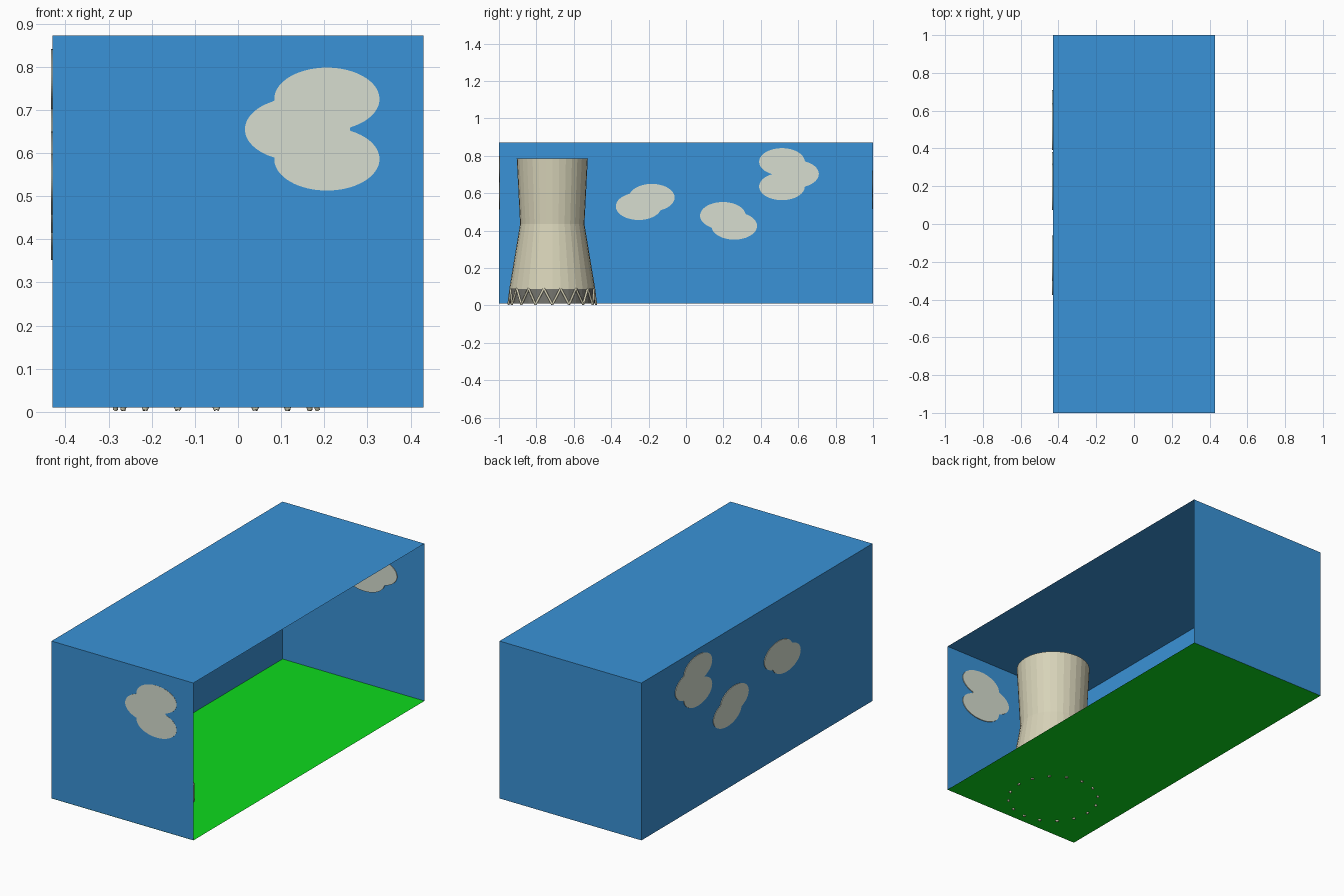
import bpy, bmesh, math
from mathutils import Vector

if "Cube" in bpy.data.objects:
    bpy.data.objects.remove(bpy.data.objects["Cube"])

W, Z0, Z1 = 0.43, 0.01, 0.872        # box half width, floor and ceiling heights
TX, TY = -0.05, -0.715               # tower centre


def material(name, rgb):
    m = bpy.data.materials.new(name)
    m.diffuse_color = (*rgb, 1)
    m.use_nodes = True
    m.node_tree.nodes["Principled BSDF"].inputs["Base Color"].default_value = m.diffuse_color
    return m


SKY = material("sky_blue", (0.042, 0.29, 0.68))
GRASS = material("grass_green", (0.004, 0.70, 0.012))
CLOUD = material("cloud_white", (0.68, 0.73, 0.63))
CONCRETE = material("concrete", (0.68, 0.65, 0.48))
SHADOW = material("dark_grey", (0.17, 0.17, 0.15))


def make(name, verts, faces, mat):
    me = bpy.data.meshes.new(name)
    me.from_pydata([tuple(v) for v in verts], [], faces)
    me.materials.append(mat)
    ob = bpy.data.objects.new(name, me)
    bpy.context.collection.objects.link(ob)
    return ob


def panel(name, origin, u, v, mat):
    o, u, v = Vector(origin), Vector(u), Vector(v)
    return make(name, [o, o + u, o + u + v, o + v], [(0, 1, 2, 3)], mat)


# Open-sided box: floor, ceiling, long back wall and two end walls
H = Z1 - Z0
panel("floor", (-W, -1, Z0), (2 * W, 0, 0), (0, 2, 0), GRASS)
panel("ceiling", (-W, -1, Z1), (2 * W, 0, 0), (0, 2, 0), SKY)
panel("back_wall", (-W, 1, Z0), (0, -2, 0), (0, 0, H), SKY)
panel("front_end_wall", (-W, -0.999, Z0), (2 * W, 0, 0), (0, 0, H), SKY)
panel("rear_end_wall", (W, 1, Z0), (-2 * W, 0, 0), (0, 0, H), SKY)


def cloud(name, lobes, place, a, b, rx=0.122, rz=0.073, n=128):
    """Thin plate outlined by the union of equal ellipses, spanning depth a to b."""
    cx = (min(l[0] for l in lobes) + max(l[0] for l in lobes)) / 2
    cz = (min(l[1] for l in lobes) + max(l[1] for l in lobes)) / 2
    if len(lobes) == 3:
        cx = lobes[0][0]
    outline = []
    for i in range(n):
        t = 2 * math.pi * i / n
        d = Vector((math.cos(t) , math.sin(t) * rz / rx))
        e = Vector((d.x / rx, d.y / rz))
        far = 0
        for lx, lz in lobes:
            p = Vector(((cx - lx) / rx, (cz - lz) / rz))
            k = p.dot(e) ** 2 - e.dot(e) * (p.dot(p) - 1)
            far = max(far, (-p.dot(e) + math.sqrt(max(k, 0))) / e.dot(e))
        outline.append((cx + d.x * far, cz + d.y * far))
    verts = [place(u, z, w) for w in (a, b) for u, z in outline]
    faces = [tuple(range(n)), tuple(reversed(range(n, 2 * n)))]
    faces += [(i, i + n, (i + 1) % n + n, (i + 1) % n) for i in range(n)]
    ob = make(name, verts, faces, CLOUD)
    bm = bmesh.new()
    bm.from_mesh(ob.data)
    bmesh.ops.recalc_face_normals(bm, faces=bm.faces)
    bm.to_mesh(ob.data)
    bm.free()


def on_end(u, z, w):
    return (u, w, z)


def on_back(u, z, w):
    return (w, u, z)


# Clouds: most show on both sides of their wall, the rear one only inside
cloud("front_cloud", [(0.206, 0.725), (0.206, 0.586), (0.138, 0.655)], on_end, -1, -0.995)
cloud("rear_cloud", [(0.07, 0.59), (0.145, 0.648)], on_end, 0.994, 0.998)
back_clouds = [
    [(-0.253, 0.53), (-0.183, 0.577)],
    [(0.197, 0.48), (0.258, 0.425)],
    [(0.513, 0.768), (0.513, 0.636), (0.588, 0.703)],
]
for i, lobes in enumerate(back_clouds):
    cloud(f"back_cloud_{i + 1}", lobes, on_back, -0.433, -0.427)


def ring_surface(name, profile, mat, n=32):
    """Faceted open surface of revolution about the tower axis."""
    verts = [(TX + r * math.cos(2 * math.pi * i / n), TY + r * math.sin(2 * math.pi * i / n), z)
             for r, z in profile for i in range(n)]
    faces = [(k * n + i, k * n + (i + 1) % n, (k + 1) * n + (i + 1) % n, (k + 1) * n + i)
             for k in range(len(profile) - 1) for i in range(n)]
    return make(name, verts, faces, mat)


# Cooling tower: hollow waisted shell with a dark ring behind the supports
ring_surface("tower_shell", [(0.23, 0.088), (0.172, 0.435), (0.19, 0.785)], CONCRETE)
ring_surface("tower_base_ring", [(0.23, Z0), (0.225, 0.088)], SHADOW)

# Zigzag support struts around the tower base
curve = bpy.data.curves.new("tower_struts", 'CURVE')
curve.dimensions = '3D'
curve.bevel_depth = 0.006
curve.bevel_resolution = 1
curve.use_fill_caps = True
curve.materials.append(CONCRETE)
N = 32
for i in range(N):
    spline = curve.splines.new('POLY')
    spline.points.add(1)
    for j in range(2):
        low = (i + j) % 2 == 0
        r, z = (0.234, 0.005) if low else (0.228, 0.09)
        t = 2 * math.pi * (i + j) / N
        spline.points[j].co = (TX + r * math.cos(t), TY + r * math.sin(t), z, 1)
bpy.context.collection.objects.link(bpy.data.objects.new("tower_struts", curve))
